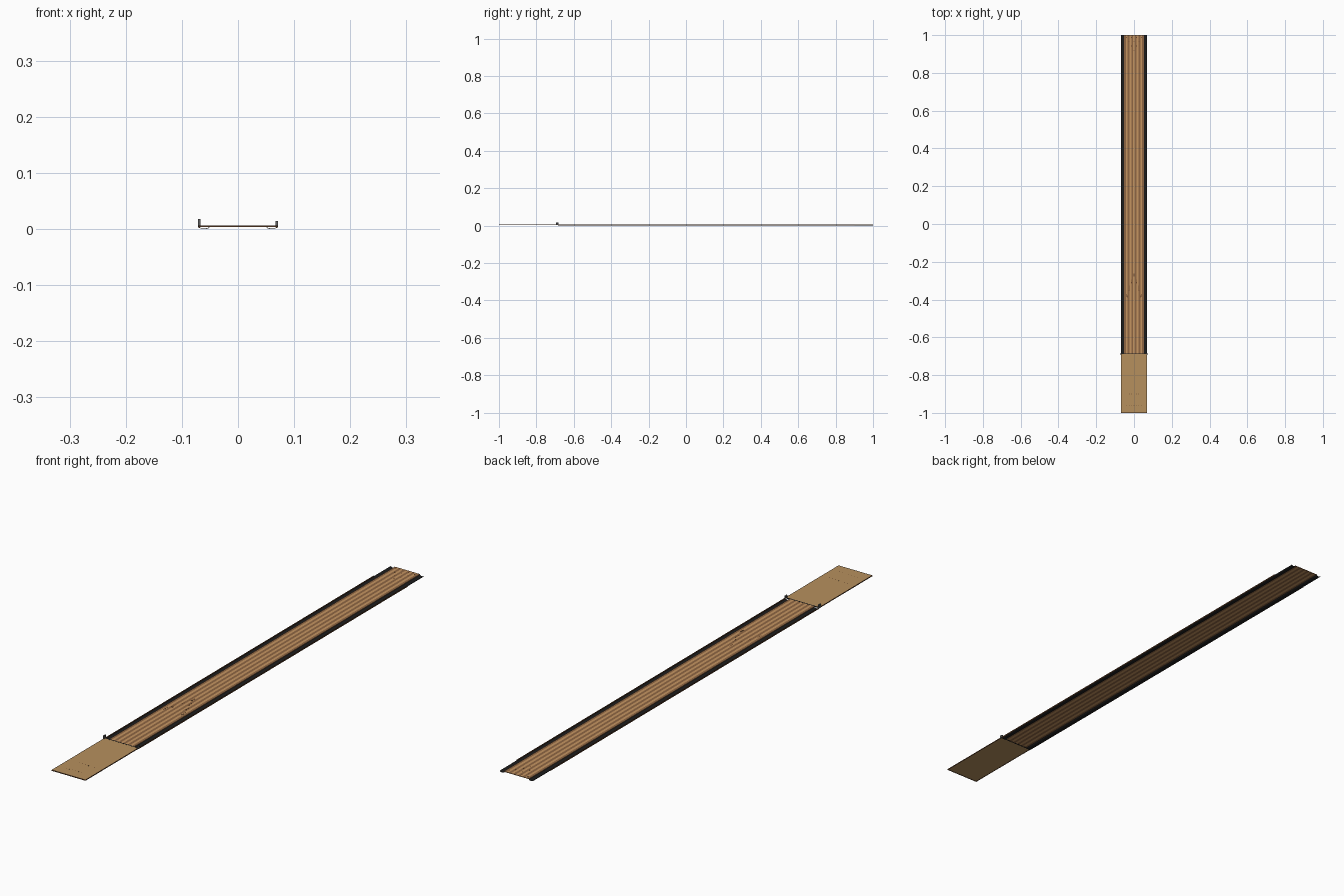
import bpy, bmesh, math

if "Cube" in bpy.data.objects:
    bpy.data.objects.remove(bpy.data.objects["Cube"])

def material(name, rgb):
    m = bpy.data.materials.new(name)
    m.diffuse_color = (*rgb, 1)
    m.use_nodes = True
    m.node_tree.nodes["Principled BSDF"].inputs["Base Color"].default_value = m.diffuse_color
    return m

LIGHT = material("light_wood", (0.56, 0.30, 0.12))
DARK = material("dark_wood", (0.27, 0.13, 0.055))
PALE = material("pale_wood", (0.47, 0.28, 0.11))
TRIM = material("trim_wood", (0.14, 0.06, 0.025))
BLACK = material("black", (0.012, 0.012, 0.012))
GREY = material("sensor_grey", (0.12, 0.12, 0.12))

def finish(name, bm, mat):
    bmesh.ops.recalc_face_normals(bm, faces=bm.faces)
    me = bpy.data.meshes.new(name)
    bm.to_mesh(me)
    bm.free()
    me.materials.append(mat)
    ob = bpy.data.objects.new(name, me)
    bpy.context.collection.objects.link(ob)
    return ob

def box(name, x0, x1, y0, y1, z0, z1, mat):
    bm = bmesh.new()
    bmesh.ops.create_cube(bm, size=1)
    for v in bm.verts:
        v.co = ((x0 + x1) / 2 + v.co.x * (x1 - x0),
                (y0 + y1) / 2 + v.co.y * (y1 - y0),
                (z0 + z1) / 2 + v.co.z * (z1 - z0))
    return finish(name, bm, mat)

def prism(name, pts, z0, z1, mat):
    bm = bmesh.new()
    f = bm.faces.new([bm.verts.new((x, y, z0)) for x, y in pts])
    ext = bmesh.ops.extrude_face_region(bm, geom=[f])["geom"]
    for v in ext:
        if isinstance(v, bmesh.types.BMVert):
            v.co.z = z1
    return finish(name, bm, mat)

def disc(name, x, y, r, z0, z1, mat):
    pts = [(x + r * math.cos(i * math.pi / 6), y + r * math.sin(i * math.pi / 6)) for i in range(12)]
    return prism(name, pts, z0, z1, mat)

FOUL, TOP = -0.685, 0.0065

# approach floor with trim around its open edges
box("approach", -0.068, 0.068, -0.998, FOUL - 0.003, 0.0045, TOP, PALE)
box("approach_front_trim", -0.07, 0.07, -1, -0.998, 0.0035, TOP, TRIM)

# lane boards, alternating wood tones
HALF, N = 0.052, 11
w = 2 * HALF / N
for i in range(N):
    x = -HALF + i * w
    box(f"lane_board_{i+1}", x, x + w, FOUL, 1, 0.0045, TOP, DARK if i % 2 == 0 else LIGHT)

# foul line
box("foul_line", -0.07, 0.07, FOUL - 0.004, FOUL, 0.004, TOP + 0.0002, BLACK)

# gutters, edge trims and foul sensors on both sides
for s, side in ((-1, "left"), (1, "right")):
    bm = bmesh.new()
    inner, outer = [], []
    for i in range(9):
        a = math.pi * i / 8
        x = s * (0.060 - 0.009 * math.cos(a))
        z = 0.0045 - 0.0035 * math.sin(a)
        inner.append((x, z))
        outer.append((x, z - 0.001))
    loop = inner + outer[::-1]
    f = bm.faces.new([bm.verts.new((x, FOUL, z)) for x, z in loop])
    for v in bmesh.ops.extrude_face_region(bm, geom=[f])["geom"]:
        if isinstance(v, bmesh.types.BMVert):
            v.co.y = 1
    finish(f"{side}_gutter", bm, BLACK)

    a, b = sorted((s * 0.068, s * 0.07))
    box(f"{side}_approach_trim", a, b, -0.998, FOUL - 0.004, 0.0035, TOP, TRIM)
    box(f"{side}_gutter_wall", a, b, FOUL, 0.9, 0.002, TOP, TRIM)

    h = 0.018 if s < 0 else 0.014
    a, b = sorted((s * 0.067, s * 0.071))
    box(f"{side}_foul_sensor", a, b, FOUL - 0.009, FOUL + 0.003, 0.004, h, GREY)
    a, b = sorted((s * 0.0665, s * 0.067))
    box(f"{side}_sensor_lens", a, b, FOUL - 0.005, FOUL - 0.001, h - 0.005, h - 0.002, BLACK)

# aiming arrows in a V
for i in range(-3, 4):
    x, y = i * 0.0125, -0.25 - abs(i) * 0.037
    prism(f"arrow_{i+4}", [(x - 0.003, y - 0.03), (x, y - 0.024), (x + 0.003, y - 0.03), (x, y)],
          TOP - 0.001, TOP + 0.0002, TRIM)

# pin spots in a triangle
for r in range(4):
    for k in range(r + 1):
        disc(f"pin_spot_{r+1}_{k+1}", (k - r / 2) * 0.026, 0.92 + r * 0.0225, 0.0025,
             TOP - 0.001, TOP + 0.0002, TRIM)

# approach dots in two rows
for row, y in enumerate((-0.96, -0.9)):
    for i in range(-3, 4):
        disc(f"approach_dot_{row+1}_{i+4}", i * 0.0125, y, 0.0015, TOP - 0.001, TOP + 0.0002, TRIM)
